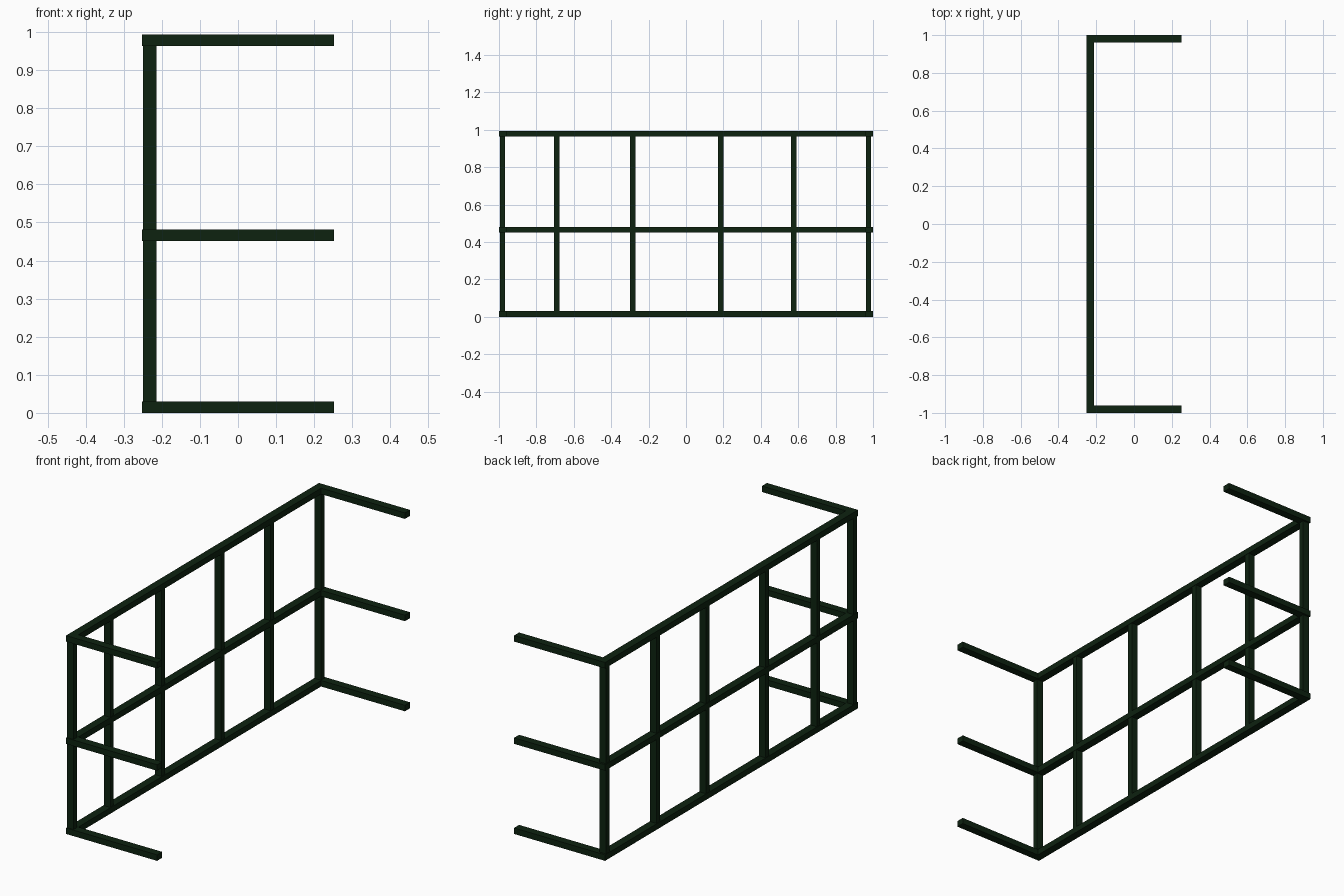
import bpy

cube = bpy.data.objects.get("Cube")
if cube:
    bpy.data.objects.remove(cube, do_unlink=True)

green = bpy.data.materials.new("dark_green_paint")
green.use_nodes = True
colour = (0.004, 0.016, 0.005, 1)
green.diffuse_color = colour
bsdf = next(n for n in green.node_tree.nodes if n.type == 'BSDF_PRINCIPLED')
bsdf.inputs["Base Color"].default_value = colour


def bar(name, low, high):
    """Box-section bar between two opposite corners."""
    bpy.ops.mesh.primitive_cube_add(
        size=1, location=[(a + b) / 2 for a, b in zip(low, high)])
    ob = bpy.context.object
    ob.name = name
    ob.scale = [b - a for a, b in zip(low, high)]
    bpy.ops.object.transform_apply(location=False, rotation=False, scale=True)
    ob.data.materials.append(green)


BACK, INNER, REACH = -0.252, -0.212, 0.252
THICK = 0.03
levels = {"bottom": 0.0, "middle": 0.451, "top": 0.963}

# Long rails with an arm at each end
for level, z in levels.items():
    bar(level + "_rail", (BACK, -1, z), (INNER, 1, z + THICK))
    bar(level + "_front_arm", (INNER, -1, z), (REACH, -0.96, z + THICK))
    bar(level + "_back_arm", (INNER, 0.96, z), (REACH, 1, z + THICK))

# Uprights, split between the rails
half = 0.0138
for i, y in enumerate((-0.981, -0.691, -0.285, 0.186, 0.576, 0.976), 1):
    for part, a, b in (("lower", "bottom", "middle"), ("upper", "middle", "top")):
        bar(f"{part}_post_{i}", (-0.25, y - half, levels[a] + THICK),
            (-0.214, y + half, levels[b]))
